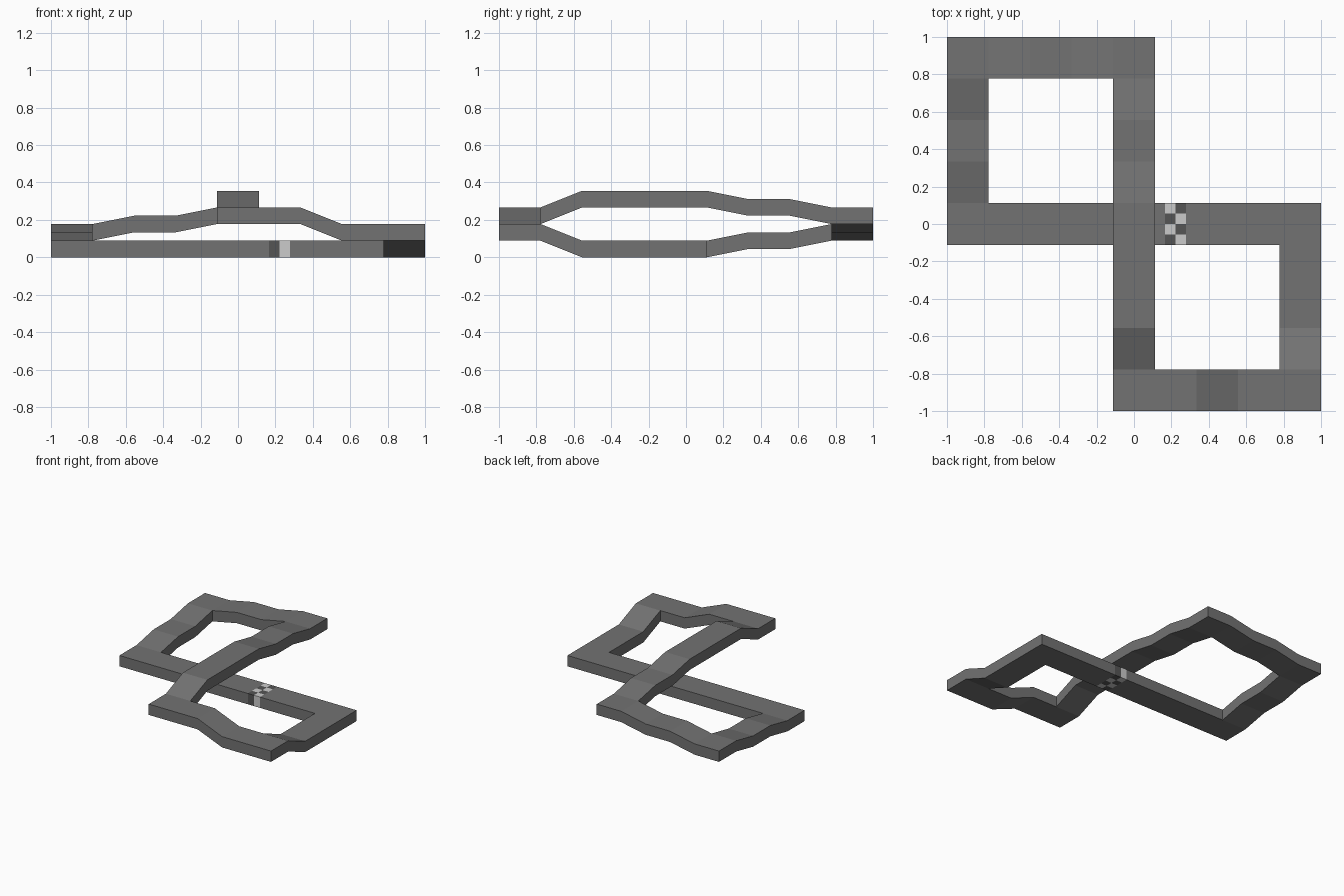
import bpy, bmesh, math

if "Cube" in bpy.data.objects:
    bpy.data.objects.remove(bpy.data.objects["Cube"])

H = 1 / 9            # half a track tile
THICK = 0.8 * H      # road thickness, also one height level


def material(name, v):
    m = bpy.data.materials.new(name)
    m.diffuse_color = (v, v, v, 1)
    m.use_nodes = True
    m.node_tree.nodes["Principled BSDF"].inputs["Base Color"].default_value = m.diffuse_color
    return m


def thicken(bm):
    """Give a road surface vertical depth and closed sides."""
    bmesh.ops.remove_doubles(bm, verts=bm.verts[:], dist=1e-4)
    ext = bmesh.ops.extrude_face_region(bm, geom=bm.faces[:], use_keep_orig=True)
    for v in ext["geom"]:
        if isinstance(v, bmesh.types.BMVert):
            v.co.z += THICK
    bmesh.ops.recalc_face_normals(bm, faces=bm.faces[:])


def finish(bm, name, mats):
    mesh = bpy.data.meshes.new(name)
    bm.to_mesh(mesh)
    bm.free()
    for m in mats:
        mesh.materials.append(m)
    ob = bpy.data.objects.new(name, mesh)
    bpy.context.collection.objects.link(ob)


def leg(bm, axis, centre, stations):
    """Straight run of road: stations are (distance, level)."""
    prev = None
    for t, level in stations:
        row = []
        for side in (centre - 1, centre + 1):
            x, y = (t, side) if axis == "x" else (side, t)
            row.append(bm.verts.new((x * H, y * H, level * THICK)))
        if prev:
            bm.faces.new((prev[0], prev[1], row[1], row[0]))
        prev = row


asphalt = material("asphalt", 0.17)
dark = material("dark_square", 0.09)
light = material("light_square", 0.75)

# figure-eight road with a bridge over the ground straight
bm = bmesh.new()
leg(bm, "x", 0, [(2.5, 0), (7, 0), (9, 0)])
leg(bm, "y", 8, [(-1, 0), (-5, 0), (-7, 1), (-9, 1)])
leg(bm, "x", -8, [(7, 1), (5, 1), (3, 2), (1, 2), (-1, 2)])
leg(bm, "y", 0, [(-7, 2), (-5, 3), (1, 3), (3, 2.5), (5, 2.5), (7, 2), (9, 2)])
leg(bm, "x", 8, [(-1, 2), (-3, 1.5), (-5, 1.5), (-7, 1), (-9, 1)])
leg(bm, "y", -8, [(7, 1), (5, 0.5), (3, 0.5), (1, 0)])
leg(bm, "x", 0, [(-9, 0), (-7, 0), (1.5, 0)])
thicken(bm)
finish(bm, "track_road", [asphalt])

# chequered start line, two squares long and four wide
bm = bmesh.new()
bmesh.ops.create_grid(bm, x_segments=2, y_segments=4, size=1)
for v in bm.verts:
    v.co = ((2 + v.co.x / 2) * H, v.co.y * H, 0)
thicken(bm)
for f in bm.faces:
    p = f.calc_center_median() - f.normal * 0.01
    i = math.floor((p.x / H - 1.5) * 2)
    j = math.floor((p.y / H + 1) * 2)
    f.material_index = (i + j) % 2
finish(bm, "start_line", [dark, light])
